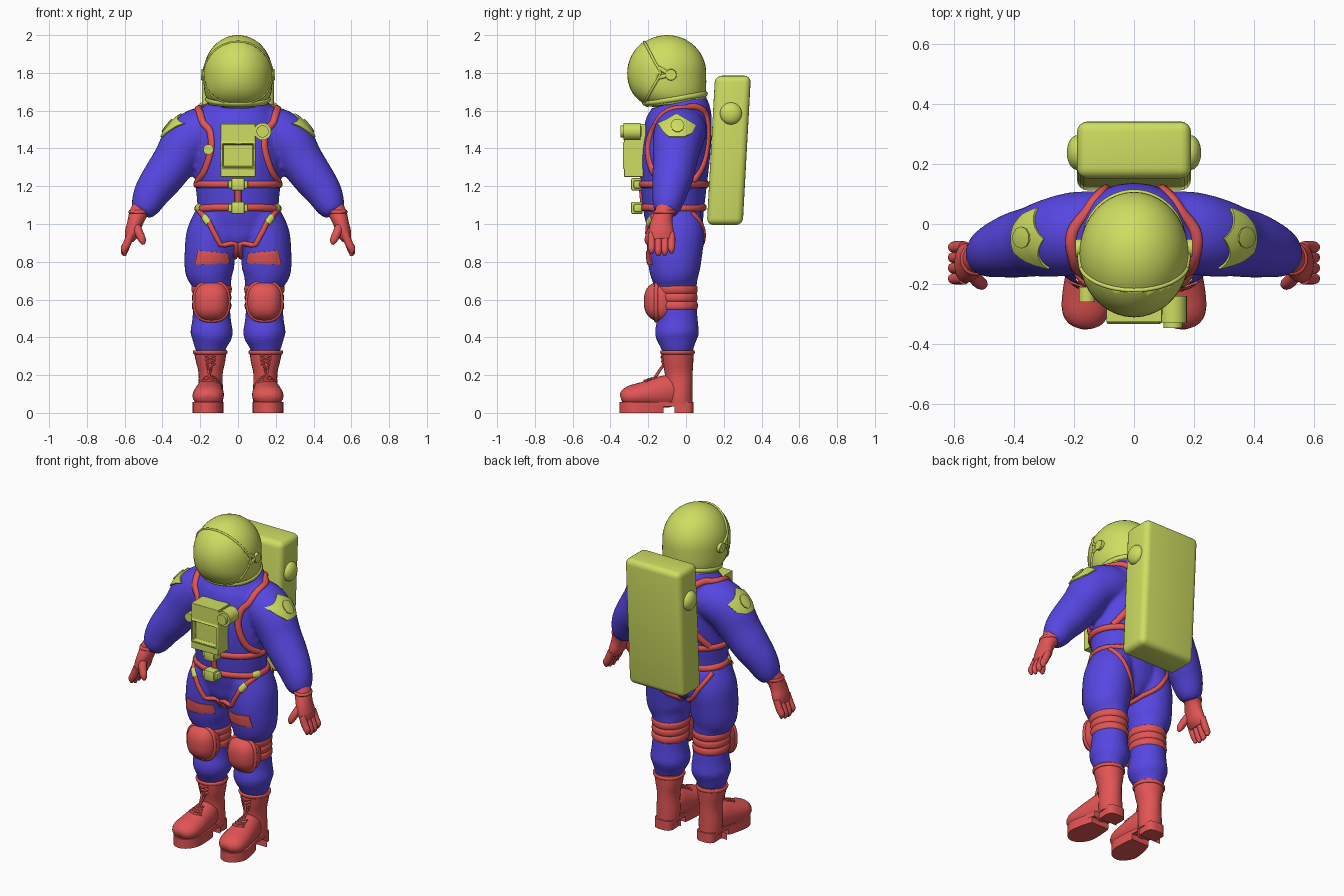
import bpy, bmesh
from math import sin, cos, pi, radians
from mathutils import Vector, Matrix
from mathutils.bvhtree import BVHTree

if "Cube" in bpy.data.objects:
    bpy.data.objects.remove(bpy.data.objects["Cube"])

def material(name, rgb):
    m = bpy.data.materials.new(name)
    m.use_nodes = True
    m.diffuse_color = (*rgb, 1)
    m.node_tree.nodes["Principled BSDF"].inputs["Base Color"].default_value = (*rgb, 1)
    return m

BLUE = material("suit blue", (.095, .062, .76))
RED = material("strap red", (.76, .09, .09))
LIME = material("hardware lime", (.62, .73, .12))

def surface(bm):
    bmesh.ops.recalc_face_normals(bm, faces=bm.faces)
    bm.normal_update()
    return BVHTree.FromBMesh(bm)

def finish(name, bm, mat, mirror=False, angle=40):
    bmesh.ops.recalc_face_normals(bm, faces=bm.faces)
    me = bpy.data.meshes.new(name)
    bm.to_mesh(me)
    ob = bpy.data.objects.new(name, me)
    bpy.context.collection.objects.link(ob)
    me.materials.append(mat)
    bpy.ops.object.select_all(action='DESELECT')
    ob.select_set(True)
    bpy.context.view_layer.objects.active = ob
    bpy.ops.object.shade_smooth_by_angle(angle=radians(angle))
    if mirror:
        ob.modifiers.new("Mirror", 'MIRROR').use_mirror_merge = False
    return ob

def spline(pts, n=5, closed=False):
    pts = [Vector(p) for p in pts]
    p = [pts[-1], *pts, pts[0], pts[1]] if closed else [pts[0], *pts, pts[-1]]
    out = []
    for a, b, c, d in zip(p, p[1:], p[2:], p[3:]):
        for t in (i / n for i in range(n)):
            out.append(b + ((c - a) * t + (a * 2 - b * 5 + c * 4 - d) * t * t + (b * 3 - a - c * 3 + d) * t ** 3) / 2)
    return out if closed else out + [pts[-1]]

def skin(bm, rings, closed=False):
    vs = [[bm.verts.new(p) for p in r] for r in rings]
    n = len(vs[0])
    for a, b in zip(vs, vs[1:] + vs[:1] if closed else vs[1:]):
        for i in range(n):
            bm.faces.new((a[i], a[(i + 1) % n], b[(i + 1) % n], b[i]))
    if not closed:
        bm.faces.new(vs[0])
        bm.faces.new(vs[-1])

def tube(bm, rows, ref=(0, 1, 0), seg=24):
    """Tapered limb; rows are x, y, z, side radius, radius along ref."""
    rows = spline(rows)
    pos = [Vector(r[:3]) for r in rows]
    rings = []
    for i, r in enumerate(rows):
        t = (pos[min(i + 1, len(pos) - 1)] - pos[max(i - 1, 0)]).normalized()
        b = (Vector(ref) - t * t.dot(ref)).normalized()
        a = t.cross(b)
        rings.append([pos[i] + a * r[3] * cos(k * 2 * pi / seg) + b * r[4] * sin(k * 2 * pi / seg) for k in range(seg)])
    skin(bm, rings)

def strap(name, paths, width, thick, tree, mat, closed=False, mirror=False):
    """Flat band that hugs a surface."""
    bm = bmesh.new()
    for path in paths:
        hits = [tree.find_nearest(p)[:2] for p in spline(path, 6, closed)]
        n, rings = len(hits), []
        for i, (p, nor) in enumerate(hits):
            j, k = ((i - 1) % n, (i + 1) % n) if closed else (max(i - 1, 0), min(i + 1, n - 1))
            nor = (nor + hits[j][1] + hits[k][1]).normalized()
            mid = (p * 2 + hits[j][0] + hits[k][0]) / 4 if closed or 0 < i < n - 1 else p
            side = (hits[k][0] - hits[j][0]).cross(nor).normalized() * width / 2
            rings.append([mid + side * cos(a * pi / 5) + nor * thick * sin(a * pi / 5) for a in range(10)])
        skin(bm, rings, closed)
    return finish(name, bm, mat, mirror, 70)

def patch(name, outline, place, ray, mat, lift=.008):
    """Thin plate projected onto the suit, on both sides."""
    bm = bmesh.new()
    c = sum((Vector(p) for p in outline), Vector((0, 0))) / len(outline)
    pts = [Vector(a).lerp(Vector(b), t / 4) for a, b in zip(outline, outline[1:] + outline[:1]) for t in range(4)]
    rings = []
    for s, h in ((1, -.006), (1, lift), (.8, lift), (.55, lift), (.3, lift), (.05, lift)):
        spots = [place(c + (p - c) * s) for p in pts]
        hits = [SUIT.ray_cast(o, ray) for o in spots]
        hits = [hit if hit[0] else SUIT.find_nearest(o) for o, hit in zip(spots, hits)]
        rings.append([hit[0] + hit[1] * h for hit in hits])
    skin(bm, rings)
    finish(name, bm, mat, True)

def place_at(centre, size):
    return Matrix.LocRotScale(Vector(centre), None, Vector(size))

def box(bm, centre, size, bevel=.008, seg=2):
    cube = bmesh.ops.create_cube(bm, size=1, matrix=place_at(centre, size))["verts"]
    edges = list({e for v in cube for e in v.link_edges})
    bmesh.ops.bevel(bm, geom=edges, offset=bevel, segments=seg, profile=.5, affect='EDGES')

def disc(bm, centre, radius, depth, axis, top=1):
    bmesh.ops.create_cone(bm, cap_ends=True, segments=24, radius1=radius, radius2=radius * top, depth=depth,
                          matrix=Matrix.Translation(centre) @ Matrix.Rotation(pi / 2, 4, axis))

def ball(bm, centre=(0, 0, 0), size=(1, 1, 1)):
    bmesh.ops.create_uvsphere(bm, u_segments=40, v_segments=28, radius=1, matrix=place_at(centre, size))

def loop(cx, cy, z, rx, ry, tilt=0):
    return [(cx + rx * cos(a), cy + ry * sin(a), z + tilt * sin(a)) for a in (k * pi / 8 for k in range(16))]

# Suit: torso, arms and legs fused into one soft body
bm = bmesh.new()
tube(bm, [(0, -.06, .84, .05, .09), (0, -.06, .92, .15, .135), (0, -.06, 1, .21, .15), (0, -.065, 1.08, .215, .162),
          (0, -.065, 1.2, .224, .175), (0, -.06, 1.35, .234, .187), (0, -.045, 1.48, .23, .182),
          (0, -.032, 1.58, .2, .168), (0, -.04, 1.645, .16, .145), (0, -.045, 1.66, .12, .11)])
for s in (1, -1):
    tube(bm, [(s * x, *row) for x, *row in (
        (.1, -.02, 1.5, .11, .13), (.19, -.03, 1.49, .13, .138), (.27, -.045, 1.435, .131, .132),
        (.335, -.058, 1.335, .118, .118), (.395, -.07, 1.25, .11, .11), (.45, -.085, 1.175, .098, .095),
        (.49, -.1, 1.1, .08, .078), (.515, -.108, 1.06, .056, .058))])
    tube(bm, [(s * x, *row) for x, *row in (
        (.145, -.04, .31, .07, .075), (.145, -.045, .36, .09, .094), (.14, -.048, .42, .113, .117),
        (.14, -.045, .5, .102, .107), (.14, -.05, .6, .098, .105), (.14, -.055, .68, .104, .114),
        (.15, -.06, .75, .13, .134), (.15, -.06, .85, .133, .148), (.14, -.055, .95, .132, .152), (.12, -.06, 1.05, .108, .14))])
raw = finish("suit_blockout", bm, BLUE)
remesh, relax = raw.modifiers.new("Remesh", 'REMESH'), raw.modifiers.new("Smooth", 'SMOOTH')
remesh.mode, remesh.voxel_size, relax.iterations = 'VOXEL', .013, 5
bm = bmesh.new()
bm.from_mesh(raw.evaluated_get(bpy.context.evaluated_depsgraph_get()).to_mesh())
bpy.data.objects.remove(raw)
SUIT = surface(bm)
finish("suit", bm, BLUE, angle=80)

# Harness, belts and buckles
strap("belts", [loop(0, -.065, z, .22, .175) for z in (1.21, 1.085)], .038, .014, SUIT, RED, True)
strap("belt_link", [[(0, -.3, 1.21), (0, -.3, 1.15), (0, -.3, 1.085)]], .035, .012, SUIT, RED)
strap("shoulder_harness", [[(.215, -.1, 1.22), (.2, -.2, 1.28), (.165, -.24, 1.4), (.18, -.22, 1.52), (.205, -.14, 1.62),
      (.215, -.04, 1.65), (.17, .08, 1.63), (.12, .13, 1.58), (.1, .13, 1.45), (.14, .13, 1.32), (.2, .05, 1.22)]],
      .038, .014, SUIT, RED, mirror=True)
strap("leg_harness", [[(.215, -.1, 1.08), (.17, -.26, 1.02), (.115, -.28, .955), (.06, -.28, .895), (.014, -.22, .845),
      (.014, -.06, .825), (.04, .05, .85), (.12, .1, .92), (.2, .03, 1.06)]], .028, .012, SUIT, RED, mirror=True)
strap("leg_buckles", [[(.195, -.2, 1.045), (.165, -.24, 1.01)]], .038, .015, SUIT, LIME, mirror=True)
strap("hip_buckles", [[(.21, -.1, 1.085), (.2, -.14, 1.085)]], .046, .017, SUIT, LIME, mirror=True)
bm = bmesh.new()
for z in (1.21, 1.085):
    box(bm, (0, -.26, z), (.07, .06, .065))
    box(bm, (0, -.255, z), (.105, .045, .042))
finish("belt_buckles", bm, LIME)

# Shoulder patches and thigh pockets
from_side = lambda p: Vector((.7, *p))
badge = [(-.145, 1.53), (-.1, 1.55), (-.05, 1.58), (0, 1.55), (.05, 1.52), (.03, 1.48), (-.01, 1.46), (-.09, 1.46), (-.12, 1.49)]
patch("shoulder_patch", badge, from_side, Vector((-1, 0, 0)), LIME)
emblem = [(y, z) for _, y, z in ((0, -.045 + .033 * cos(k * pi / 5), 1.515 + .033 * sin(k * pi / 5)) for k in range(10))]
patch("shoulder_emblem", emblem, from_side, Vector((-1, 0, 0)), LIME, .014)
patch("thigh_pocket", [(.055, .845), (.05, .79), (.225, .785), (.21, .86)], lambda p: Vector((p[0], -.6, p[1])), Vector((0, 1, 0)), RED)

# Knee pads and bands
strap("knee_bands", [loop(.14, -.05, z, .1, .106) for z in (.568, .61, .652)], .044, .008, SUIT, RED, True, True)
bm = bmesh.new()
ball(bm)
soft = lambda c: abs(c) ** .78 * (1 if c > 0 else -1)
for v in bm.verts:
    v.co = (.14 + .095 * soft(v.co.x), -.135 + .088 * v.co.y, .59 + .106 * soft(v.co.z))
pad = surface(bm)
finish("knee_pad", bm, RED, True, 80)
rim = [(.14 + .1 * soft(x), -.16, .59 + .112 * soft(z)) for x, _, z in ((x, 0, y) for x, y, _ in loop(0, 0, 0, 1, 1))]
strap("knee_pad_rim", [rim], .022, .009, pad, RED, True, True)

# Boots with cuffs, laces and split soles
bm = bmesh.new()
tube(bm, [(.145, -.032, .04, .064, .066), (.145, -.034, .1, .067, .068), (.145, -.038, .2, .063, .073),
          (.145, -.042, .27, .077, .081), (.147, -.045, .33, .087, .086)])
tube(bm, [(.146, -.03, .11, .05, .07), (.147, -.09, .115, .064, .085), (.152, -.16, .105, .074, .08), (.156, -.23, .095, .082, .068),
          (.16, -.29, .088, .08, .058), (.16, -.328, .08, .06, .042), (.16, -.344, .075, .03, .02)], ref=(0, 0, 1))
boot = surface(bm)
finish("boots", bm, RED, True, 60)
strap("boot_cuffs", [loop(.147, -.045, .32, .087, .086)], .022, .007, boot, RED, True, True)
laces = [[(.147 - d * .035, -.14 - .012 * k, .3 - .025 * k), (.147, -.16 - .012 * k, .29 - .025 * k),
          (.147 + d * .035, -.14 - .012 * k, .278 - .025 * k)] for k in range(6) for d in (1, -1)]
strap("boot_laces", laces, .011, .008, boot, RED, mirror=True)
bm = bmesh.new()
edge = spline([(.145, .04), (.2, .02), (.202, -.08), (.232, -.2), (.238, -.28), (.205, -.335), (.16, -.352),
               (.112, -.33), (.08, -.27), (.08, -.18), (.09, -.08), (.09, .02)], 4, True)
for z0, z1, front, back in ((.035, .058, -1, 1), (0, .04, -1, -.12), (0, .04, -.06, 1)):
    skin(bm, [[(p.x, min(max(p.y, front), back), z) for p in edge] for z in (z0, z1)])
bmesh.ops.remove_doubles(bm, verts=bm.verts, dist=.0005)
finish("boot_soles", bm, RED, True)

# Gloves
bm = bmesh.new()
tube(bm, [(.51, -.107, 1.085, .052, .055), (.53, -.118, 1.05, .047, .05), (.547, -.13, 1, .041, .06),
          (.562, -.13, .95, .038, .066), (.576, -.128, .915, .025, .058)])
for k in range(4):
    y, drop = -.182 + .035 * k, .012 * abs(k - 1.4)
    tube(bm, [(.566, y, .95, .02, .02), (.588, y, .895, .021, .02), (.602, y, .85 + drop, .019, .018),
              (.6, y, .826 + drop, .008, .008)], seg=12)
tube(bm, [(.545, -.155, 1, .024, .026), (.525, -.185, .955, .023, .023), (.507, -.2, .915, .02, .02), (.5, -.203, .892, .008, .008)], seg=12)
glove = surface(bm)
finish("gloves", bm, RED, True, 70)
strap("glove_cuffs", [loop(.523, -.114, 1.065, .05, .055)], .02, .006, glove, RED, True, True)

# Helmet with visor, hinges and collar
bm = bmesh.new()
ball(bm)
for v in bm.verts:
    low = min(v.co.z, 0) ** 2
    v.co = (.182 * (1 + .5 * low) * v.co.x, -.1 + .045 * low + .207 * (1 + .32 * low) * v.co.y, 1.8 + .2 * v.co.z)
helmet, visor = surface(bm), bm.copy()
finish("helmet", bm, LIME, angle=80)
for n in ((0, .16, .08), (0, .18, -.08)):
    bmesh.ops.bisect_plane(visor, geom=visor.verts[:] + visor.edges[:] + visor.faces[:],
                           plane_co=(0, -.14, 1.8), plane_no=n, clear_outer=True)
bmesh.ops.scale(visor, vec=(1.02,) * 3, verts=visor.verts, space=Matrix.Translation((0, .1, -1.8)))
finish("visor", visor, LIME, angle=80).modifiers.new("Solidify", 'SOLIDIFY').thickness = .008
strap("visor_rim", [[(x, -.14 - abs(t), 1.8 + 2 * t) for x, t, _ in loop(0, 0, 0, .2, .085)]], .014, .009, helmet, LIME, True)
strap("hinge_arms", [[(.19, -.15, z), (.19, -.08, 1.79)] for z in (1.83, 1.775)], .022, .008, helmet, LIME, mirror=True)
bm = bmesh.new()
disc(bm, (.178, -.08, 1.79), .032, .034, 'Y', .9)
finish("visor_hinges", bm, LIME, True)
strap("collar", [loop(0, -.06, z, .165, .165, .03) for z in (1.632, 1.658)], .03, .013, helmet, LIME, True)

# Chest control panel with recessed screen and dials
bm = bmesh.new()
bmesh.ops.create_cube(bm, size=1, matrix=place_at((0, -.27, 1.39), (.185, .115, .28)))
for z in (1.29, 1.435):
    bmesh.ops.bisect_plane(bm, geom=bm.verts[:] + bm.edges[:] + bm.faces[:], plane_co=(0, 0, z), plane_no=(0, 0, 1))
screen = [f for f in bm.faces if f.normal.y < -.9 and 1.3 < f.calc_center_median().z < 1.43]
for rim_width, depth in ((.008, .006), (.008, 0), (.006, -.03)):
    bmesh.ops.inset_individual(bm, faces=screen, thickness=rim_width, depth=depth)
bevel = finish("chest_panel", bm, LIME).modifiers.new("Bevel", 'BEVEL')
bevel.width, bevel.segments = .006, 2
bm = bmesh.new()
box(bm, (.1, -.27, 1.49), (.07, .07, .06))
for spot, radius, depth in (((.13, -.285, 1.49), .046, .09), ((.13, -.335, 1.49), .032, .025), ((-.157, -.235, 1.395), .027, .05)):
    disc(bm, spot, radius, depth, 'X')
finish("chest_dials", bm, LIME)

# Backpack, leaning slightly back, with side knobs
bm = bmesh.new()
box(bm, (0, .227, 1.39), (.38, .19, .79), .035, 4)
for v in bm.verts:
    v.co.y += (v.co.z - 1.39) * .055
finish("backpack", bm, LIME)
bm = bmesh.new()
ball(bm, (.188, .238, 1.585), (.036, .058, .058))
finish("backpack_knobs", bm, LIME, True, 80)
